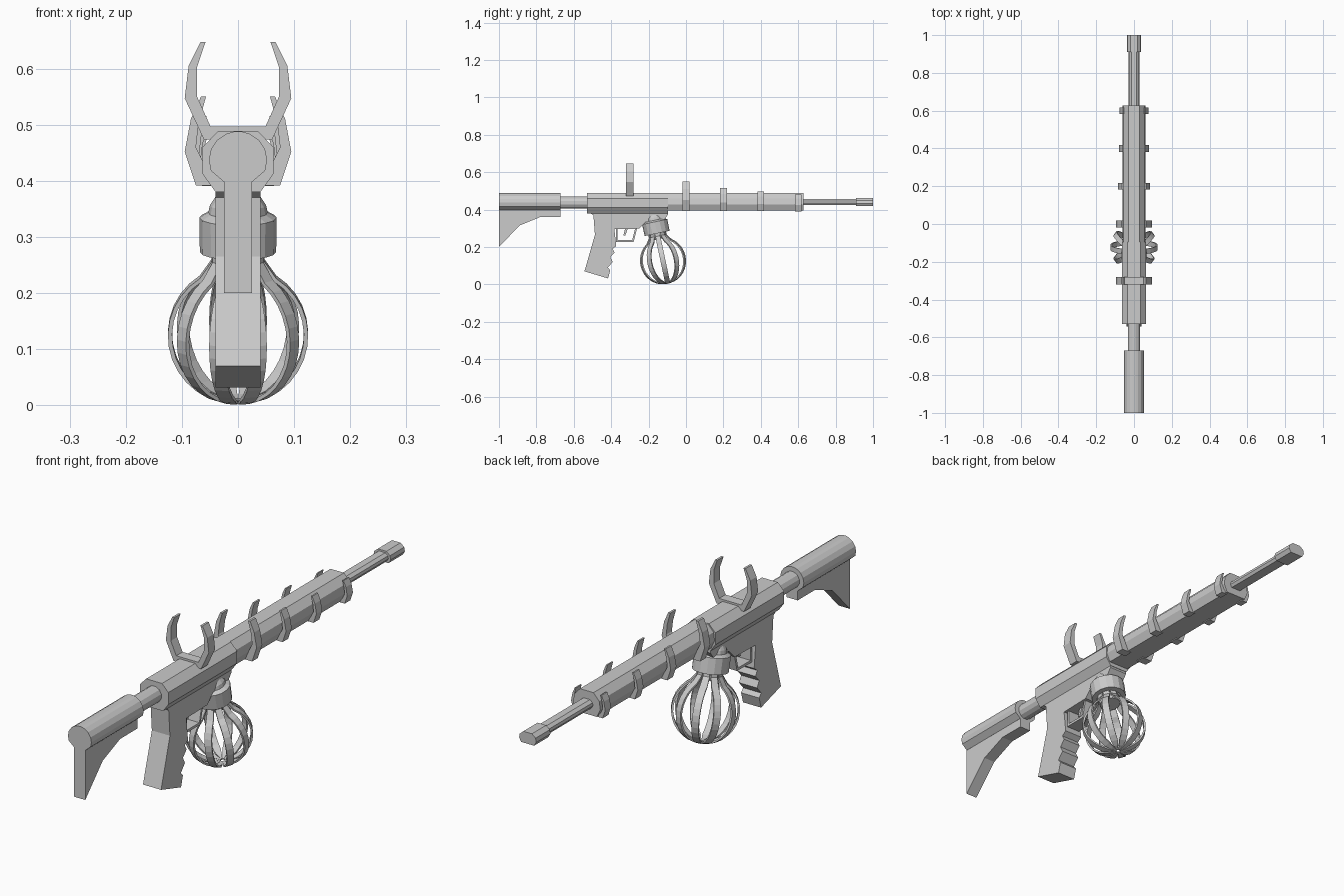
import bpy, bmesh, math
from mathutils import Matrix

if "Cube" in bpy.data.objects:
    bpy.data.objects.remove(bpy.data.objects["Cube"])


def finish(name, bm):
    bmesh.ops.recalc_face_normals(bm, faces=bm.faces)
    me = bpy.data.meshes.new(name)
    bm.to_mesh(me)
    bm.free()
    ob = bpy.data.objects.new(name, me)
    bpy.context.collection.objects.link(ob)
    return ob


def prism(name, pts, axis, a, b):
    """Extrude a 2D profile: axis 'x' takes (y, z) points, axis 'y' takes (x, z) points."""
    bm = bmesh.new()
    place = (lambda p, t: (t, p[0], p[1])) if axis == 'x' else (lambda p, t: (p[0], t, p[1]))
    lo = [bm.verts.new(place(p, a)) for p in pts]
    hi = [bm.verts.new(place(p, b)) for p in pts]
    bm.faces.new(lo)
    bm.faces.new(hi[::-1])
    n = len(pts)
    for i in range(n):
        j = (i + 1) % n
        bm.faces.new((lo[i], lo[j], hi[j], hi[i]))
    return finish(name, bm)


def sym(half):
    """Close a right-hand half profile with its mirror image."""
    return half + [(-x, z) for x, z in reversed(half)]


def circle(r, z, n):
    return [(r * math.cos(2 * math.pi * (i + .5) / n), z + r * math.sin(2 * math.pi * (i + .5) / n))
            for i in range(n)]


# Shoulder stock: round tube flowing into a thin plate
arc = [(.052 * math.cos(math.radians(a)), .437 + .051 * math.sin(math.radians(a)))
       for a in (-22, 0, 22, 45, 67, 82)]
prism("stock_tube", sym([(.025, .398)] + arc), 'y', -1, -.67)
prism("stock_plate", [(-1, .405), (-1, .2), (-.89, .315), (-.78, .36), (-.67, .36), (-.67, .405)],
      'x', -.0249, .0249)
prism("buffer_tube", circle(.033, .437, 12), 'y', -.68, -.52)

# Receiver, lower housing and grip
prism("receiver", sym([(.04, .38), (.063, .412), (.063, .46), (.035, .489)]), 'y', -.53, -.095)
prism("grip", [(-.525, .39), (-.495, .37), (-.487, .265), (-.543, .07), (-.417, .032),
               (-.405, .075), (-.418, .09), (-.392, .12), (-.405, .145), (-.382, .17),
               (-.393, .19), (-.373, .205), (-.383, .295), (-.25, .298), (-.215, .335),
               (-.125, .335), (-.097, .372), (-.097, .39)], 'x', -.04, .04)
prism("trigger_guard", [(-.375, .3), (-.375, .228), (-.28, .228), (-.262, .3), (-.272, .3),
                        (-.287, .238), (-.365, .238), (-.365, .3)], 'x', -.03, .03)
prism("trigger", [(-.325, .3), (-.335, .262), (-.325, .262), (-.31, .3)], 'x', -.008, .008)

# Handguard, barrel and muzzle share a flat-bottomed section
def arch(w, lo, hi):
    h = hi - lo
    return sym([(.75 * w, lo), (w, lo + .35 * h), (.92 * w, lo + .7 * h), (.5 * w, hi)])


prism("handguard", arch(.06, .395, .488), 'y', -.097, .627)
prism("barrel", arch(.028, .424, .456), 'y', .6, .92)
prism("muzzle", arch(.038, .418, .463), 'y', .91, 1)

# Large horn-shaped sight
horn = [(.061, .474), (.095, .547), (.088, .605), (.067, .647), (.058, .647), (.073, .603),
        (.073, .55), (.049, .497)]
prism("horn_sight", sym(horn), 'y', -.32, -.28)

# Claw pairs along the handguard, shrinking toward the muzzle
claw = [(.03, .392), (.075, .392), (.095, .452), (.084, .51), (.066, .55), (.057, .55),
        (.07, .503), (.075, .46), (.055, .42), (.03, .41)]
for i, s in enumerate((1, .78, .66, .57)):
    pts = [(.05 + (x - .05) * s, .39 + (z - .39) * s) for x, z in claw]
    for side, m in (("right", 1), ("left", -1)):
        prism(f"claw_{i + 1}_{side}", [(m * x, z) for x, z in pts], 'y', .2 * i - .018, .2 * i + .018)

# Hanging cage: tilted about its centre
tilt = Matrix.Translation((0, -.123, .126)) @ Matrix.Rotation(math.radians(12), 4, 'X')


def lathe(name, prof, n):
    bm = bmesh.new()
    rings = [[bm.verts.new((r * math.cos(2 * math.pi * i / n), r * math.sin(2 * math.pi * i / n), z))
              for i in range(n)] for r, z in prof]
    for p, q in zip(rings, rings[1:]):
        for i in range(n):
            j = (i + 1) % n
            bm.faces.new((p[i], p[j], q[j], q[i]))
    bm.faces.new(rings[0])
    bm.faces.new(rings[-1])
    ob = finish(name, bm)
    ob.matrix_world = tilt
    return ob


lathe("cage_collar", [(.04, .118), (.042, .15), (.068, .15), (.069, .213), (.053, .222),
                      (.05, .236), (.036, .257), (.012, .266)], 16)

# Ten curved bands, tapering to the bottom pole
bm = bmesh.new()
R = .125
path = [(R * math.sin(math.radians(a)), -R * math.cos(math.radians(a))) for a in range(4, 158, 11)]
path += [(.047, .135), (.047, .155)]
for k in range(10):
    rot = Matrix.Rotation(2 * math.pi * k / 10, 3, 'Z')
    rows = []
    for r, z in path:
        w = min(.0135, .25 * r + .0005)
        rows.append([bm.verts.new(rot @ v) for v in
                     (Matrix.Identity(3).col[0] * rr + Matrix.Identity(3).col[1] * s * w
                      + Matrix.Identity(3).col[2] * z * q
                      for rr, s, q in ((r, -1, 1), (r, 1, 1), (r * .94, 1, .95), (r * .94, -1, .95)))])
    for p, q in zip(rows, rows[1:]):
        for i in range(4):
            j = (i + 1) % 4
            bm.faces.new((p[i], p[j], q[j], q[i]))
    bm.faces.new(rows[0])
    bm.faces.new(rows[-1])
cage = finish("cage_bands", bm)
cage.matrix_world = tilt
